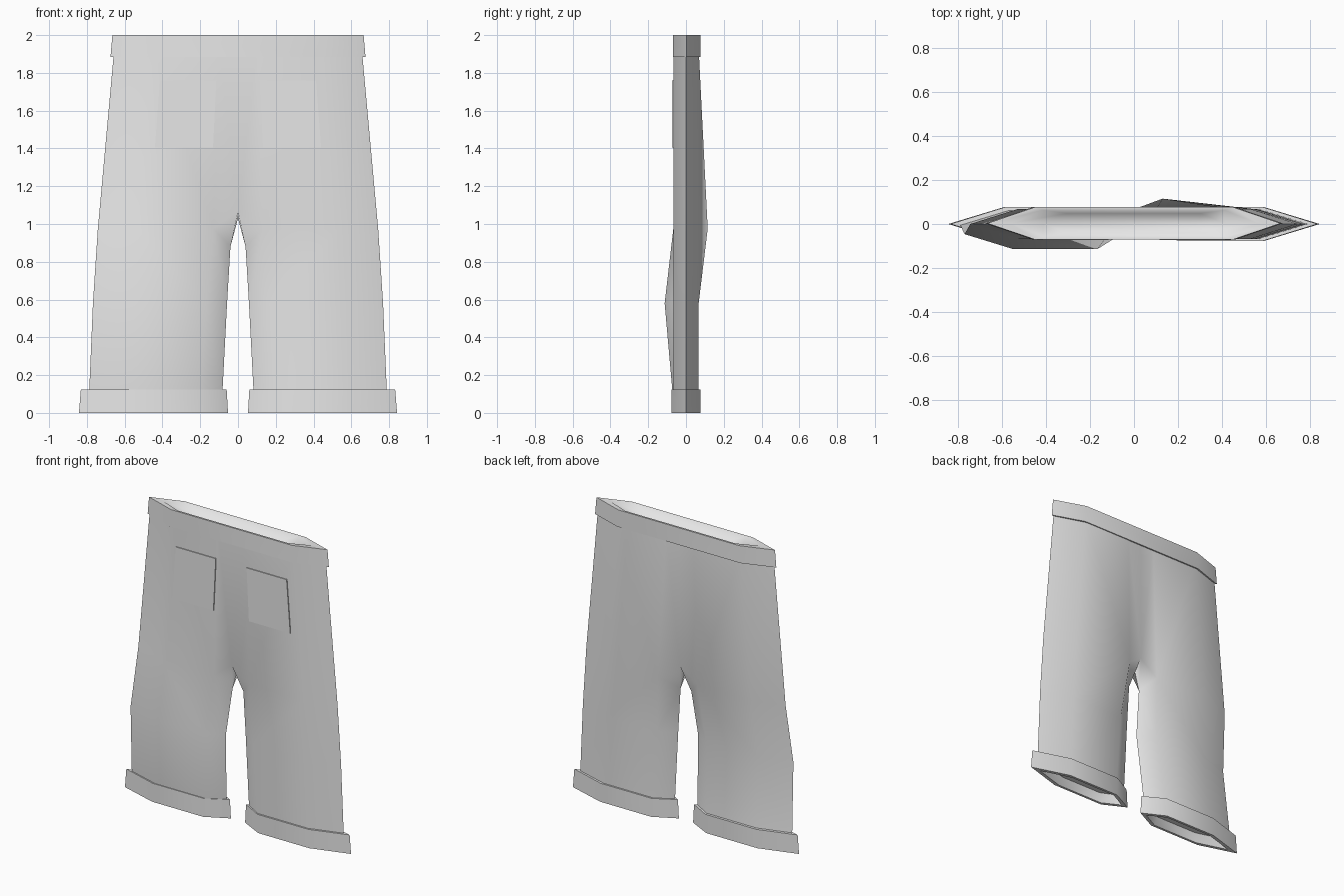
import bpy, bmesh, math

cube = bpy.data.objects.get("Cube")
if cube:
    bpy.data.objects.remove(cube, do_unlink=True)

cloth = bpy.data.materials.new("light_grey_cloth")
cloth.use_nodes = True
GREY = (0.8, 0.8, 0.8, 1)
cloth.diffuse_color = GREY
cloth.node_tree.nodes["Principled BSDF"].inputs["Base Color"].default_value = GREY


def finish(name, bm, smooth=True):
    bmesh.ops.remove_doubles(bm, verts=bm.verts, dist=0.0005)
    bmesh.ops.recalc_face_normals(bm, faces=bm.faces)
    mesh = bpy.data.meshes.new(name)
    bm.to_mesh(mesh)
    bm.free()
    mesh.materials.append(cloth)
    obj = bpy.data.objects.new(name, mesh)
    bpy.context.collection.objects.link(obj)
    if smooth:
        bpy.ops.object.select_all(action='DESELECT')
        obj.select_set(True)
        bpy.context.view_layer.objects.active = obj
        bpy.ops.object.shade_smooth_by_angle(angle=math.radians(50))
    return obj


def hexagon(side, tip, corner, inner_corner, inner_tip, depth, z, y=0.0):
    """Flattened six-sided section: outer tip, front pair, inner tip, back pair."""
    pts = [(tip, 0), (corner, -depth), (inner_corner, -depth),
           (inner_tip, 0), (inner_corner, depth), (corner, depth)]
    return [(side * px, py + y, z) for px, py in pts]


def bridge(bm, a, b):
    for i in range(len(a)):
        j = (i + 1) % len(a)
        bm.faces.new((a[i], a[j], b[j], b[i]))


def loft(name, sections):
    bm = bmesh.new()
    rows = [[bm.verts.new(p) for p in s] for s in sections]
    for a, b in zip(rows, rows[1:]):
        bridge(bm, a, b)
    bm.faces.new(rows[0])
    bm.faces.new(rows[-1])
    return finish(name, bm)


# Trousers body: flat torso splitting into two legs
D = 0.067
body = bmesh.new()
for side in (-1, 1):
    # right knee is pushed forward, left seat is fuller at the back
    knee_y = -0.046 if side < 0 else 0.0
    sections = [
        hexagon(side, 0.742, 0.53, 0.13, 0.04, D, 0.975),
        hexagon(side, 0.768, 0.55, 0.165, 0.058, D, 0.58, knee_y),
        hexagon(side, 0.79, 0.57, 0.2, 0.085, D, 0.06),
    ]
    rows = [[body.verts.new(p) for p in s] for s in sections]
    rows[0][3].co.z = 0.88
    if side > 0:
        rows[0][4].co.y = 0.115
    for a, b in zip(rows, rows[1:]):
        bridge(body, a, b)

    # torso panels, from the waist down to the top of the leg
    tip, front, inner, fork, back_inner, back = rows[0]
    waist_tip = body.verts.new((side * 0.655, 0, 1.93))
    seat = body.verts.new((0, 0, 1.03))
    for y, corner, leg_top in ((-D, front, inner), (D, back, back_inner)):
        w_corner = body.verts.new((side * 0.45, y, 1.93))
        w_inner = body.verts.new((side * 0.1, y, 1.93))
        w_mid = body.verts.new((0, y, 1.93))
        crotch = body.verts.new((0, y, 1.07))
        body.faces.new((waist_tip, w_corner, corner, tip))
        body.faces.new((w_corner, w_inner, leg_top, corner))
        body.faces.new((w_inner, w_mid, crotch, leg_top))
        body.faces.new((crotch, seat, fork, leg_top))
finish("trousers_body", body)

# Waistband with a shallow recessed top
loft("waistband", [
    hexagon(1, 0.675, 0.46, -0.46, -0.675, 0.073, 1.885, 0.003),
    hexagon(1, 0.665, 0.45, -0.45, -0.665, 0.073, 2.0, 0.003),
    hexagon(1, 0.56, 0.41, -0.41, -0.56, 0.06, 2.0, 0.003),
    hexagon(1, 0.41, 0.3, -0.3, -0.41, 0.045, 1.95, 0.003),
])

for side, label in ((-1, "right"), (1, "left")):
    # Leg cuff with a hollow underside
    loft(label + "_cuff", [
        hexagon(side, 0.832, 0.58, 0.2, 0.06, 0.078, 0.125),
        hexagon(side, 0.842, 0.585, 0.205, 0.053, 0.078, 0.0),
        hexagon(side, 0.77, 0.56, 0.22, 0.1, 0.062, 0.0),
        hexagon(side, 0.72, 0.54, 0.24, 0.13, 0.05, 0.06),
    ])

    # Front pocket patch
    bm = bmesh.new()
    outline = [(0.115, 1.76), (0.413, 1.76), (0.44, 1.405), (0.132, 1.405)]
    face = bm.faces.new([bm.verts.new((side * x, -D + 0.002, z)) for x, z in outline])
    grown = bmesh.ops.extrude_face_region(bm, geom=[face])["geom"]
    for v in grown:
        if isinstance(v, bmesh.types.BMVert):
            v.co.y -= 0.008
    finish(label + "_pocket", bm, smooth=False)
